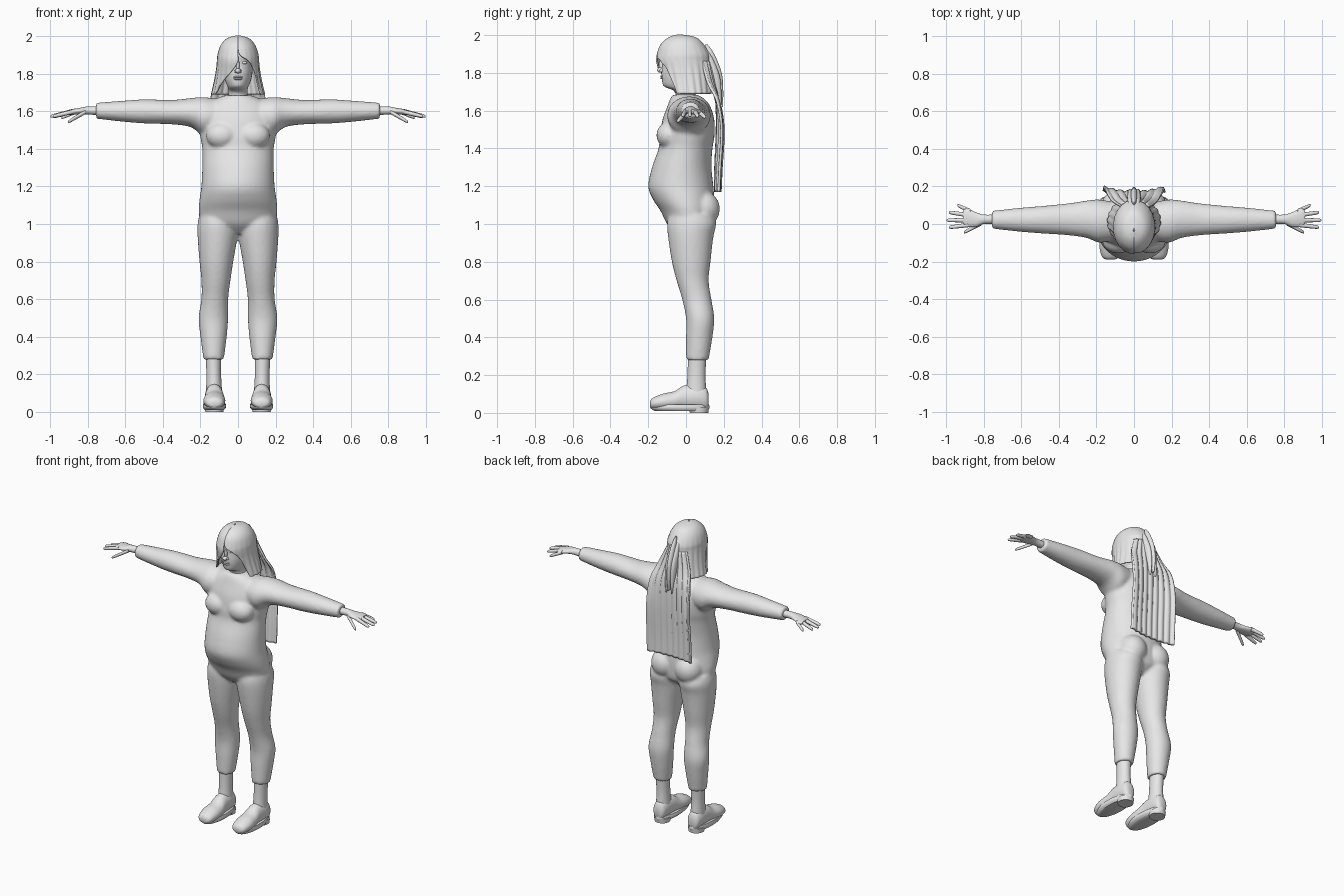
import bpy
import bmesh
from math import sin, cos, pi, radians
from mathutils import Matrix

default_cube = bpy.data.objects.get("Cube")
if default_cube:
    bpy.data.objects.remove(default_cube, do_unlink=True)

grey = bpy.data.materials.new("plain_grey")
grey.use_nodes = True
grey.diffuse_color = (.8, .8, .8, 1)
grey.node_tree.nodes["Principled BSDF"].inputs["Base Color"].default_value = grey.diffuse_color


def smooth_rows(rows, steps=4):
    """Run a smooth spline through a few hand-placed cross-sections."""
    result = []
    last = len(rows) - 1
    for i in range(last):
        before, start, end, after = rows[max(i - 1, 0)], rows[i], rows[i + 1], rows[min(i + 2, last)]
        for k in range(steps):
            t = k / steps
            row = []
            for p, q, r, s in zip(before, start, end, after):
                row.append(q + .5 * t * (r - p + t * (2*p - 5*q + 4*r - s + t * (3*(q - r) + s - p))))
            result.append(row)
    result.append(list(rows[-1]))
    return result


def loft(bm, rows, axis="z", sides=(1,), count=28, offset=0):
    """Skin oval sections; each row is a station plus low/high bounds of both cross axes."""
    for side in sides:
        rings = []
        for station, a_low, a_high, b_low, b_high in smooth_rows(rows):
            ring = []
            for i in range(count):
                angle = 2 * pi * i / count
                a = (a_low + a_high + (a_high - a_low) * cos(angle)) / 2
                b = (b_low + b_high + (b_high - b_low) * sin(angle)) / 2
                x, y, z = {"x": (station, a, b), "y": (a, station, b), "z": (a, b, station)}[axis]
                ring.append(bm.verts.new(((x + offset) * side, y, z)))
            rings.append(ring)
        for lower, upper in zip(rings, rings[1:]):
            for i in range(count):
                j = (i + 1) % count
                bm.faces.new((lower[i], lower[j], upper[j], upper[i]))
        bm.faces.new(rings[0])
        bm.faces.new(rings[-1])


def ball(bm, center, size, sides=(1,)):
    for side in sides:
        place = Matrix.Translation((center[0] * side, center[1], center[2]))
        bmesh.ops.create_uvsphere(bm, u_segments=20, v_segments=12, radius=1,
                                  matrix=place @ Matrix.Diagonal((*size, 1)))


def centred(rows):
    return [(z, -half, half, front, back) for z, half, front, back in rows]


def finish(name, bm):
    bmesh.ops.recalc_face_normals(bm, faces=bm.faces)
    mesh = bpy.data.meshes.new(name)
    bm.to_mesh(mesh)
    bm.free()
    mesh.materials.append(grey)
    mesh.shade_smooth()
    mesh.set_sharp_from_angle(angle=radians(50))
    obj = bpy.data.objects.new(name, mesh)
    bpy.context.collection.objects.link(obj)
    return obj


def sheet(name, grid, thickness):
    """Turn rows of points into a thin shell."""
    bm = bmesh.new()
    verts = [[bm.verts.new(point) for point in row] for row in grid]
    for low, high in zip(verts, verts[1:]):
        for i in range(len(low) - 1):
            bm.faces.new((low[i], low[i + 1], high[i + 1], high[i]))
    obj = finish(name, bm)
    solid = obj.modifiers.new("thickness", "SOLIDIFY")
    solid.thickness = thickness
    solid.offset = 0
    return obj


both = (1, -1)

# Clothed body: torso, sleeves and trouser legs fused into one skin
bm = bmesh.new()
loft(bm, centred([
    (.95, .08, -.05, .08), (1, .19, -.1, .14), (1.07, .208, -.135, .15),
    (1.13, .205, -.175, .15), (1.2, .195, -.2, .145), (1.3, .19, -.18, .135),
    (1.4, .19, -.145, .14), (1.46, .2, -.14, .15), (1.55, .21, -.125, .15),
    (1.62, .19, -.1, .13), (1.66, .13, -.085, .1), (1.685, .07, -.07, .06)]), count=40)
loft(bm, [
    (.08, -.08, .11, 1.5, 1.66), (.18, -.1, .13, 1.47, 1.675), (.25, -.075, .125, 1.515, 1.67),
    (.35, -.06, .11, 1.53, 1.66), (.5, -.05, .095, 1.535, 1.663),
    (.62, -.04, .085, 1.545, 1.655), (.755, -.025, .07, 1.56, 1.645)], "x", both)
loft(bm, [
    (1.05, 0, .205, -.09, .14), (1, 0, .215, -.1, .16), (.93, .003, .215, -.095, .145),
    (.8, .025, .205, -.075, .13), (.7, .04, .195, -.05, .12), (.6, .052, .195, -.02, .135),
    (.5, .052, .21, 0, .15), (.4, .06, .2, 0, .14), (.28, .075, .184, 0, .12)], "z", both)
ball(bm, (.085, -.09, 1.47), (.085, .067, .07), both)
ball(bm, (.088, .09, 1.08), (.088, .09, .095), both)
body = finish("clothed_body", bm)
remesh = body.modifiers.new("fuse", "REMESH")
remesh.mode = "VOXEL"
remesh.voxel_size = .01
remesh.use_smooth_shade = True
relax = body.modifiers.new("relax", "SMOOTH")
relax.factor = .5
relax.iterations = 5

# Ankles
bm = bmesh.new()
loft(bm, [(.3, .09, .172, .01, .108), (.2, .09, .168, .008, .103), (.11, .085, .17, 0, .108)], "z", both)
finish("ankles", bm)

# Shoes
bm = bmesh.new()
loft(bm, [
    (-.19, .105, .145, .03, .06), (-.175, .08, .17, .02, .08), (-.12, .068, .184, .015, .102),
    (-.06, .07, .18, .015, .115), (-.01, .077, .175, .015, .145), (.06, .08, .175, .015, .15),
    (.105, .088, .167, .015, .135), (.12, .105, .15, .03, .1)], "y", both)
finish("shoe_uppers", bm)
bm = bmesh.new()
loft(bm, [(.01, .075, .178, -.165, .115), (.025, .063, .187, -.188, .124),
          (.045, .066, .185, -.188, .122)], "z", both)
loft(bm, [(0, .078, .174, .02, .118), (.03, .074, .178, .015, .122)], "z", both)
finish("shoe_soles", bm)

# Hands: palm, four fingers and thumb
bm = bmesh.new()
loft(bm, [
    (.73, 0, .05, 1.58, 1.625), (.8, 0, .05, 1.582, 1.625), (.84, -.015, .062, 1.584, 1.618),
    (.89, -.015, .082, 1.58, 1.61), (.91, 0, .07, 1.585, 1.605)], "x", both)
fingers = [
    ((.88, -.005, 1.597), (.985, -.018, 1.572)), ((.88, .02, 1.6), (.998, .02, 1.572)),
    ((.88, .047, 1.598), (.985, .062, 1.57)), ((.87, .068, 1.595), (.94, .1, 1.565)),
    ((.81, .005, 1.597), (.905, -.045, 1.542))]
for root, tip in fingers:
    rows = []
    for t, radius in ((0, .012), (.5, .011), (.9, .009), (1, .003)):
        x, y, z = (a + (b - a) * t for a, b in zip(root, tip))
        rows.append((x, y - radius, y + radius, z - radius, z + radius))
    loft(bm, rows, "x", both, count=12)
finish("hands", bm)

# Head with neck and facial features
bm = bmesh.new()
loft(bm, centred([
    (1.64, .058, -.055, .055), (1.7, .05, -.058, .05), (1.728, .054, -.115, .06),
    (1.76, .068, -.127, .08), (1.8, .076, -.13, .09), (1.85, .08, -.126, .1),
    (1.9, .085, -.13, .1), (1.95, .075, -.115, .085), (1.985, .035, -.07, .04)]))
finish("head", bm)
bm = bmesh.new()
ball(bm, (0, -.134, 1.815), (.015, .02, .014))
ball(bm, (0, -.126, 1.84), (.009, .018, .032))
ball(bm, (.012, -.128, 1.812), (.008, .012, .009), both)
finish("nose", bm)
bm = bmesh.new()
ball(bm, (.033, -.113, 1.858), (.015, .01, .008), both)
finish("eyes", bm)
bm = bmesh.new()
for height in (1.782, 1.772):
    ball(bm, (0, -.125, height), (.024, .011, .006))
finish("lips", bm)

# Head hair: a shell that opens around the face, with a lock over the right eye
cap = smooth_rows([
    (2, .004, -.042, -.026, 0, 0), (1.985, .055, -.09, .05, 0, 0), (1.95, .088, -.13, .09, 0, 0),
    (1.9, .105, -.15, .12, 5, 0), (1.865, .108, -.155, .125, 32, 0),
    (1.82, .112, -.145, .13, 48, 14), (1.76, .122, -.13, .135, 55, 40),
    (1.69, .138, -.115, .14, 62, 60)], 5)
grid = []
for z, half, front, back, left, right in cap:
    first, last = radians(left), 2 * pi - radians(right)
    row = []
    for i in range(97):
        angle = first + (last - first) * i / 96
        wave = 1 + .02 * sin(angle * 22) * min(1, max(0, (1.95 - z) * 6))
        middle, depth = (front + back) / 2, (back - front) / 2
        row.append((half * wave * sin(angle), middle - depth * wave * cos(angle), z))
    grid.append(row)
sheet("head_hair", grid, .008)

# Long hair hanging down the back
fall = smooth_rows([
    (1.86, .075, .125, -.035), (1.75, .12, .145, -.025), (1.65, .15, .165, .005),
    (1.5, .16, .168, .026), (1.3, .165, .16, .024), (1.17, .165, .158, .02)], 6)
grid = []
for z, half, back, flare in fall:
    across = [i / 40 - 1 for i in range(81)]
    grid.append([(u * half, back + flare * u * u + .004 * sin(u * 24), z) for u in across])
sheet("back_hair", grid, .014)

# Tied strands at the back of the head
bm = bmesh.new()
for shift in (-.02, 0, .02):
    drop = abs(shift)
    loft(bm, [(z - drop, -half, half, front, back - drop / 2) for z, half, front, back in (
        (1.95, .004, .1, .115), (1.9, .014, .105, .15), (1.8, .018, .12, .19),
        (1.7, .014, .145, .198), (1.62, .004, .165, .195))], count=14, offset=shift)
finish("tied_strands", bm)
